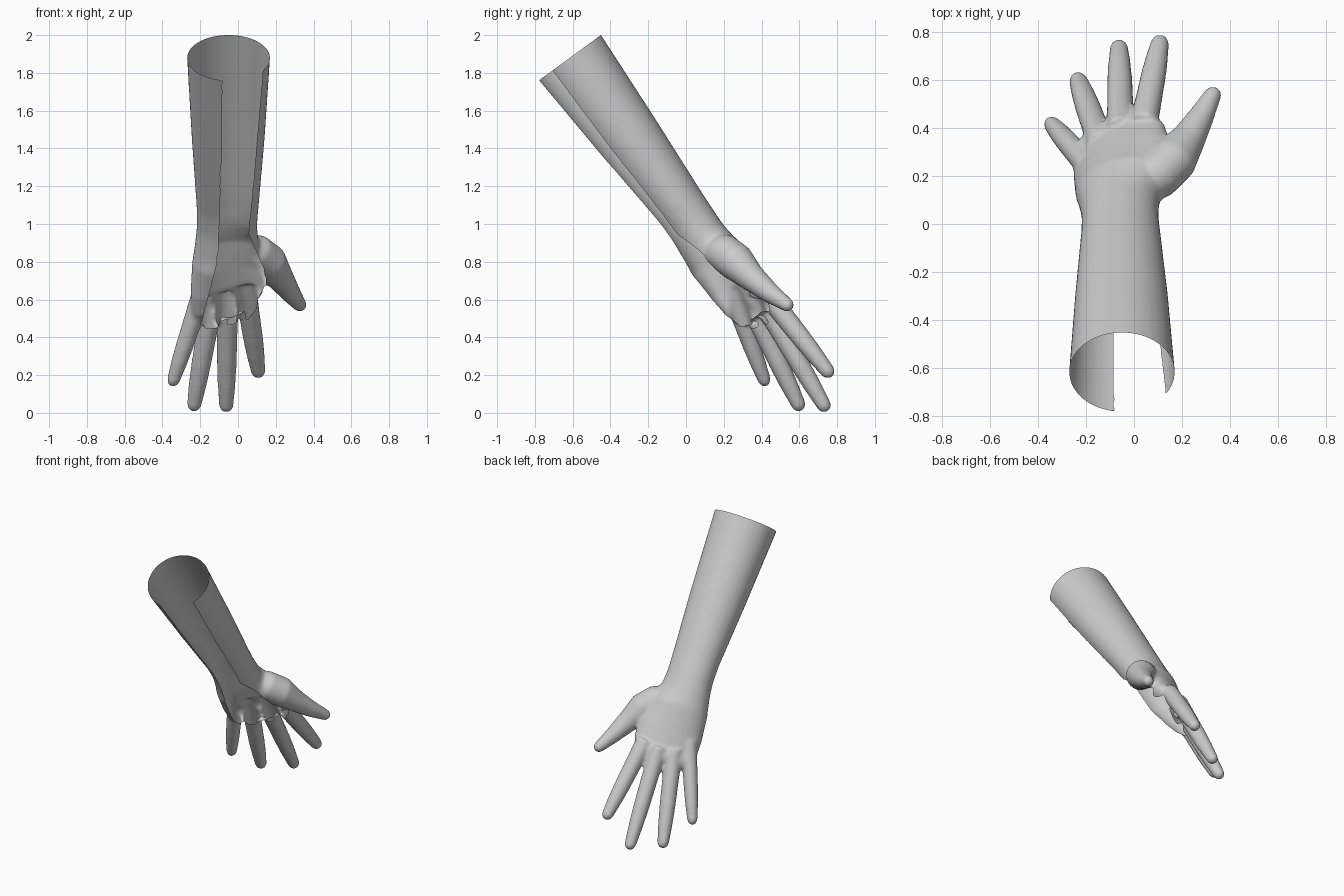
import bpy, bmesh, math
from mathutils import Vector

cube = bpy.data.objects.get("Cube")
if cube:
    bpy.data.objects.remove(cube)

skin = bpy.data.materials.new("plain_grey")
skin.use_nodes = True
grey = (0.6, 0.6, 0.6, 1)
skin.diffuse_color = grey
skin.node_tree.nodes["Principled BSDF"].inputs["Base Color"].default_value = grey

X = Vector((1, 0, 0))
ALONG = Vector((0, 0.59, -0.807))      # shoulder end to fingertips
DORSAL = Vector((0, 0.807, 0.59))      # out of the back of the hand
bm = bmesh.new()


def loft(rings, sides=32):
    """Closed tube through (centre, half-axis u, half-axis v) rings."""
    loops = []
    for c, u, v in rings:
        angles = [2 * math.pi * i / sides for i in range(sides)]
        loops.append([bm.verts.new(c + u * math.cos(a) + v * math.sin(a)) for a in angles])
    for a, b in zip(loops, loops[1:]):
        for i in range(sides):
            j = (i + 1) % sides
            bm.faces.new((a[i], a[j], b[j], b[i]))
    bm.faces.new(loops[0][::-1])
    bm.faces.new(loops[-1])


def digit(points):
    """Round finger with a domed tip through (x, y, z, radius) points."""
    pts = [(Vector(p[:3]), p[3]) for p in points]
    d = (pts[-1][0] - pts[0][0]).normalized()
    u = d.cross(DORSAL).normalized()
    v = u.cross(d)
    tip, r = pts[-1]
    for a in (0.5, 0.95, 1.3):
        pts.append((tip + d * r * math.sin(a), r * math.cos(a)))
    loft([(c, u * rad, v * rad) for c, rad in pts], 20)


# Forearm, wrist and palm: x, y, z, half width, half thickness, roll in degrees
body = [
    (-0.05, -0.66, 1.94, 0.224, 0.209, 0),
    (-0.05, -0.615, 1.88, 0.22, 0.205, 0),
    (-0.052, -0.3, 1.452, 0.193, 0.173, 0),
    (-0.055, -0.04, 1.1, 0.165, 0.141, 0),
    (-0.058, 0.03, 1.0, 0.16, 0.138, 5),
    (-0.06, 0.085, 0.915, 0.168, 0.138, 14),
    (-0.052, 0.155, 0.82, 0.2, 0.142, 25),
    (-0.05, 0.256, 0.683, 0.222, 0.112, 29),
    (-0.06, 0.325, 0.59, 0.217, 0.09, 31),
    (-0.078, 0.37, 0.55, 0.196, 0.078, 31),
    (-0.085, 0.396, 0.522, 0.165, 0.058, 31),
]
rings = []
for x, y, z, w, t, roll in body:
    a = math.radians(roll)
    rings.append((Vector((x, y, z)),
                  (X * math.cos(a) + DORSAL * math.sin(a)) * w,
                  (DORSAL * math.cos(a) - X * math.sin(a)) * t))
loft(rings)

# Four fingers: knuckle and tip centres
fingers = [
    ((0.04, 0.41, 0.65), (0.107, 0.75, 0.22)),
    ((-0.055, 0.39, 0.62), (-0.062, 0.73, 0.04)),
    ((-0.135, 0.33, 0.60), (-0.232, 0.595, 0.045)),
    ((-0.19, 0.24, 0.64), (-0.342, 0.415, 0.173)),
]
for i, (base, tip) in enumerate(fingers):
    base, tip = Vector(base), Vector(tip)
    size = 0.9 if i == 3 else 1
    steps = zip((0, 0.3, 0.6, 0.8, 1), (0.06, 0.056, 0.053, 0.048, 0.039))
    digit([(*base.lerp(tip, t), r * size) for t, r in steps])

# Thumb
digit([(0.0, 0.13, 0.88, 0.08), (0.085, 0.19, 0.855, 0.1), (0.165, 0.27, 0.795, 0.1),
       (0.225, 0.35, 0.715, 0.074), (0.28, 0.445, 0.635, 0.055), (0.327, 0.535, 0.572, 0.038)])

bmesh.ops.recalc_face_normals(bm, faces=bm.faces)
mesh = bpy.data.meshes.new("hand_and_forearm")
bm.to_mesh(mesh)
bm.free()
arm = bpy.data.objects.new("hand_and_forearm", mesh)
bpy.context.collection.objects.link(arm)

# Fuse the parts into one soft skin
fuse = arm.modifiers.new("fuse", 'REMESH')
fuse.mode = 'VOXEL'
fuse.voxel_size = 0.009
soften = arm.modifiers.new("soften", 'SMOOTH')
soften.factor = 0.5
soften.iterations = 16
bpy.context.view_layer.update()
fused = bpy.data.meshes.new_from_object(arm.evaluated_get(bpy.context.evaluated_depsgraph_get()))
arm.modifiers.clear()
arm.data = fused

# Open palm side, as a strip of left and right edge points (z, left x, right x)
opening = [(2.1, -0.08, 0.135), (1.78, -0.08, 0.13), (1.2, -0.092, 0.08), (0.95, -0.1, 0.055),
           (0.85, -0.105, 0.1), (0.76, -0.12, 0.14), (0.68, -0.14, 0.15), (0.62, -0.155, 0.11),
           (0.55, -0.175, 0.095), (0.49, -0.19, 0.05), (0.46, -0.2, -0.06), (0.45, -0.2, -0.12)]


def in_opening(p):
    if p.dot(DORSAL) > 0.61 + 0.55 * (p.x + 0.06):
        return False
    for (z1, l1, r1), (z0, l0, r0) in zip(opening, opening[1:]):
        if z0 <= p.z < z1:
            t = (p.z - z0) / (z1 - z0)
            return l0 + (l1 - l0) * t < p.x < r0 + (r1 - r0) * t
    return False


bm = bmesh.new()
bm.from_mesh(fused)
bmesh.ops.bisect_plane(bm, geom=bm.verts[:] + bm.edges[:] + bm.faces[:],
                       plane_co=(0, -0.615, 1.88), plane_no=-ALONG, clear_outer=True)
bm.normal_update()
cut = [f for f in bm.faces if f.normal.y < 0.02 and in_opening(f.calc_center_median())]
bmesh.ops.delete(bm, geom=cut, context='FACES')

# Even out the cut edge, keeping its sharp corners
for _ in range(8):
    moved = {}
    for v in bm.verts:
        ends = [e.other_vert(v).co for e in v.link_edges if e.is_boundary]
        if len(ends) == 2 and (ends[0] - v.co).angle(ends[1] - v.co, 0) > 0.7:
            moved[v] = v.co * 0.5 + (ends[0] + ends[1]) * 0.25
    for v, co in moved.items():
        v.co = co
for f in bm.faces:
    f.smooth = True
    f.material_index = 0
bm.to_mesh(fused)
bm.free()
fused.materials.clear()
fused.materials.append(skin)
